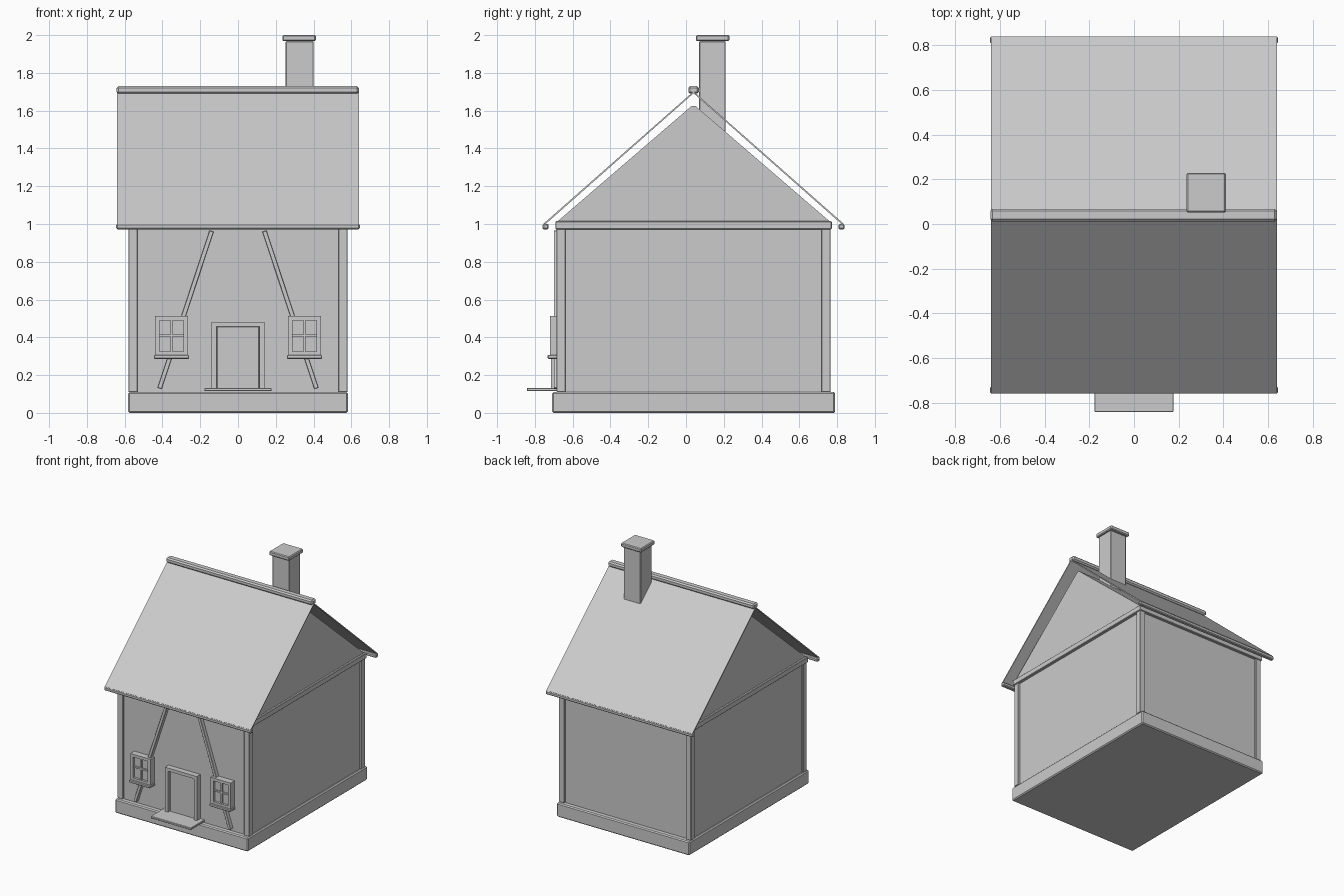
import bpy, bmesh, math
from mathutils import Vector

if "Cube" in bpy.data.objects:
    bpy.data.objects.remove(bpy.data.objects["Cube"])

YC = 0.04  # house body centre line in y


def finish(name, bm, bevel=0.0):
    bmesh.ops.recalc_face_normals(bm, faces=bm.faces)
    me = bpy.data.meshes.new(name)
    bm.to_mesh(me)
    bm.free()
    ob = bpy.data.objects.new(name, me)
    bpy.context.collection.objects.link(ob)
    if bevel:
        m = ob.modifiers.new("bevel", 'BEVEL')
        m.width = bevel
        m.segments = 1
    return ob


def box(name, x, y, z, bevel=0.0):
    bm = bmesh.new()
    bmesh.ops.create_cube(bm, size=1)
    for v in bm.verts:
        v.co = Vector([(a + b) / 2 + c * (b - a) for (a, b), c in zip((x, y, z), v.co)])
    return finish(name, bm, bevel)


def extrude_x(name, profile, x0, x1):
    # closed (y, z) profile swept along x
    bm = bmesh.new()
    f = bm.faces.new([bm.verts.new((x0, y, z)) for y, z in profile])
    r = bmesh.ops.extrude_face_region(bm, geom=[f])
    bmesh.ops.translate(bm, vec=(x1 - x0, 0, 0),
                        verts=[v for v in r['geom'] if isinstance(v, bmesh.types.BMVert)])
    return finish(name, bm)


# Plinth, walls, wall plate
box("foundation", (-.582, .582), (-.71, .79), (0, .11), .008)
box("walls", (-.565, .565), (-.67, .75), (.1, .98))
box("wall_plate", (-.588, .588), (-.692, .772), (.972, 1.015), .004)

# Corner posts
for sx in (-1, 1):
    for sy in (-1, 1):
        xs = sorted((sx * .532, sx * .58))
        ys = sorted((YC + sy * .677, YC + sy * .725))
        box("corner_post", xs, ys, (.11, .975), .003)

# Gable attic under the roof
extrude_x("gable", [(-.685, 1.01), (.765, 1.01), (YC + .01, 1.625), (YC - .01, 1.625)], -.572, .572)

# Thin roof sheets, eave boards, ridge cap
for s in (-1, 1):
    extrude_x("roof_sheet", [(YC, 1.692), (YC, 1.702), (YC + s * .795, 1.001),
                             (YC + s * .79, .994)], -.64, .64)
    ys = sorted((YC + s * .767, YC + s * .799))
    box("eave_board", (-.645, .645), ys, (.972, 1.0), .006)
box("ridge_cap", (-.643, .64), (.012, .068), (1.69, 1.73), .01)

# Chimney
box("chimney", (.252, .4), (.07, .21), (1.42, 1.968), .004)
box("chimney_cap", (.235, .412), (.052, .229), (1.968, 2.0), .006)

# Door, surround and step
box("door", (-.113, .113), (-.692, -.66), (.125, .458), .004)
for s in (-1, 1):
    box("door_jamb", sorted((s * .113, s * .14)), (-.715, -.66), (.125, .482))
box("door_lintel", (-.113, .113), (-.715, -.66), (.457, .482))
box("door_step", (-.177, .177), (-.842, -.66), (.115, .132), .003)

for s in (-1, 1):
    # Slanted timber brace
    a, b = Vector((s * .14, 0, .962)), Vector((s * .415, 0, .13))
    d = b - a
    brace = box("brace", (-.0115, .0115), (-.7, -.665), (-d.length / 2, d.length / 2), .002)
    brace.location = (a + b) / 2
    brace.rotation_euler[1] = math.atan2(d.x, d.z)

    # Window: glass, frame, cross bars, sill
    c, h = s * .352, .088
    box("window_glass", (c - h, c + h), (-.702, -.66), (.3, .51))
    for t in (-1, 1):
        box("window_stile", sorted((c + t * .064, c + t * h)), (-.72, -.66), (.3, .512))
    box("window_top_rail", (c - .064, c + .064), (-.72, -.66), (.49, .512))
    box("window_bottom_rail", (c - .064, c + .064), (-.72, -.66), (.3, .325))
    box("window_upright_bar", (c - .006, c + .006), (-.713, -.66), (.32, .495))
    box("window_cross_bar", (c - .066, c + .066), (-.712, -.66), (.404, .416))
    box("window_sill", (c - .093, c + .093), (-.732, -.66), (.286, .307), .004)
